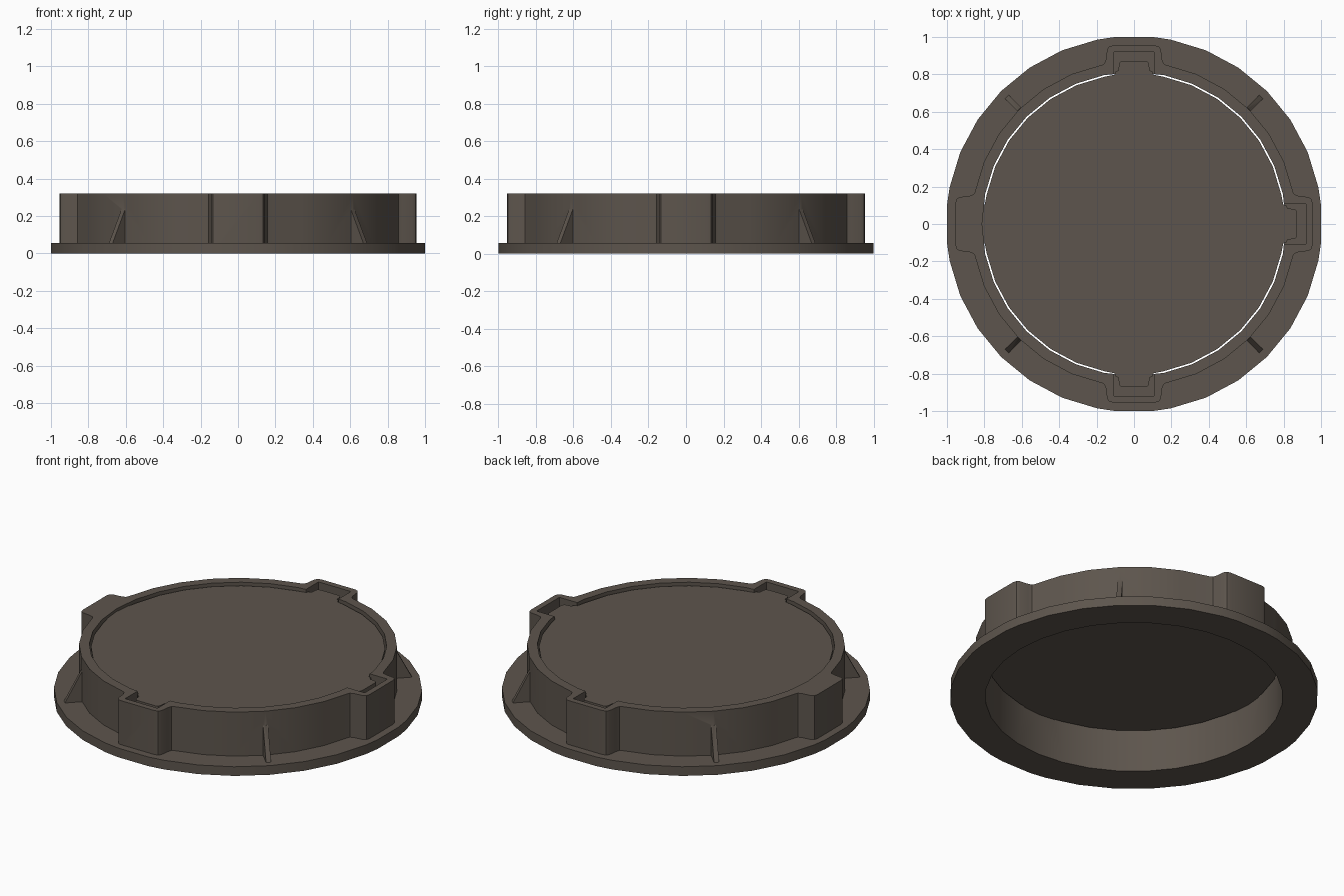
import bpy, bmesh, math
from mathutils import Matrix, Vector

if "Cube" in bpy.data.objects:
    bpy.data.objects.remove(bpy.data.objects["Cube"])

STEP = math.pi / 16  # every round outline is a 32-gon

iron = bpy.data.materials.new("dark brown iron")
iron.diffuse_color = (0.11, 0.091, 0.074, 1)
iron.use_nodes = True
iron.node_tree.nodes["Principled BSDF"].inputs["Base Color"].default_value = iron.diffuse_color


def outline(radius, tab):
    """Round outline; on each axis the vertex is replaced by a mirrored tab profile (r, half width)."""
    pts = []
    for q in range(4):
        rot = Matrix.Rotation(q * math.pi / 2, 2)
        quarter = [Vector((r, -w)) for r, w in tab]
        quarter += [Vector((r, w)) for r, w in reversed(tab) if w > 0]
        quarter += [Vector((radius * math.cos(i * STEP), radius * math.sin(i * STEP)))
                    for i in range(1, 8)]
        pts += [rot @ p for p in quarter]
    return pts


def prism(name, pts, z0, z1, matrix=None):
    """Extrude a flat outline from z0 to z1."""
    bm = bmesh.new()
    face = bm.faces.new([bm.verts.new((p[0], p[1], z0)) for p in pts])
    ext = bmesh.ops.extrude_face_region(bm, geom=[face])
    top = [v for v in ext["geom"] if isinstance(v, bmesh.types.BMVert)]
    bmesh.ops.translate(bm, vec=(0, 0, z1 - z0), verts=top)
    if matrix:
        bm.transform(matrix)
    bmesh.ops.recalc_face_normals(bm, faces=bm.faces[:])
    mesh = bpy.data.meshes.new(name)
    bm.to_mesh(mesh)
    bm.free()
    mesh.materials.append(iron)
    obj = bpy.data.objects.new(name, mesh)
    bpy.context.collection.objects.link(obj)
    return obj


def combine(target, tool, operation):
    """Apply a boolean and throw the tool away."""
    tool.hide_render = True
    mod = target.modifiers.new("boolean", 'BOOLEAN')
    mod.operation, mod.solver, mod.object = operation, 'EXACT', tool
    bpy.context.view_layer.objects.active = target
    bpy.ops.object.modifier_apply(modifier=mod.name)
    bpy.data.objects.remove(tool)


# Frame: wide base flange plus raised collar with four bosses
frame = prism("frame", outline(1.005, [(1.0, 0.1)]), 0, 0.055)
boss = [(0.858, 0.158), (0.88, 0.15), (0.932, 0.144), (0.949, 0.133), (0.955, 0.112)]
combine(frame, prism("collar", outline(0.868, boss), 0.03, 0.32), 'UNION')

# Triangular ribs on the diagonals
for k in range(4):
    place = Matrix.Rotation(math.pi / 4 + k * math.pi / 2, 4, 'Z') @ Matrix.Rotation(math.pi / 2, 4, 'X')
    profile = [(0.84, 0.03), (0.972, 0.03), (0.962, 0.055), (0.868, 0.235), (0.84, 0.235)]
    combine(frame, prism("rib", profile, -0.014, 0.014, place), 'UNION')

# Open the middle and cut the tab pockets
combine(frame, prism("opening", outline(0.812, [(0.812, 0)]), -0.1, 0.5), 'DIFFERENCE')
for k in range(4):
    place = Matrix.Rotation(k * math.pi / 2, 4, 'Z')
    pocket = [(0.7, -0.108), (0.92, -0.108), (0.92, 0.108), (0.7, 0.108)]
    combine(frame, prism("pocket", pocket, 0.25, 0.4, place), 'DIFFERENCE')

# Loose lid with four rounded tabs resting in the pockets
tab = [(0.798, 0.104), (0.815, 0.1), (0.822, 0.083), (0.855, 0.08), (0.867, 0.074), (0.872, 0.06)]
lid = prism("lid", outline(0.803, tab), 0.25, 0.303)

# Smooth the round walls, keep the edges sharp
for obj in (frame, lid):
    bpy.ops.object.select_all(action='DESELECT')
    obj.select_set(True)
    bpy.context.view_layer.objects.active = obj
    bpy.ops.object.shade_smooth_by_angle(angle=math.radians(30))
